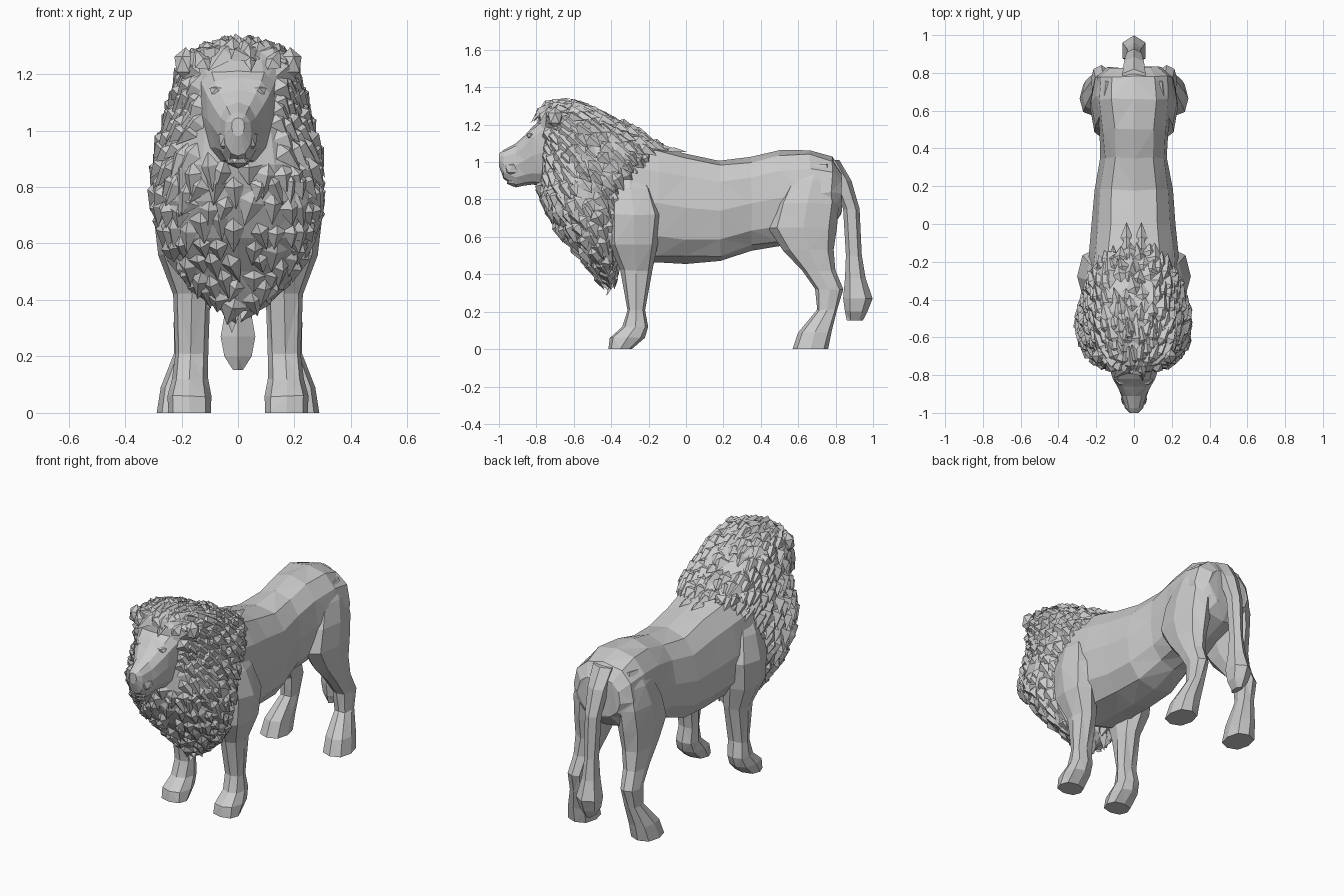
import bpy, bmesh, math, random
from mathutils import Vector

if "Cube" in bpy.data.objects:
    bpy.data.objects.remove(bpy.data.objects["Cube"])

random.seed(4)


def finish(name, bm, mirror=False):
    bmesh.ops.recalc_face_normals(bm, faces=bm.faces)
    mesh = bpy.data.meshes.new(name)
    bm.to_mesh(mesh)
    bm.free()
    ob = bpy.data.objects.new(name, mesh)
    bpy.context.collection.objects.link(ob)
    if mirror:
        ob.modifiers.new("mirror", 'MIRROR').use_mirror_merge = False
    return ob


def spow(v, e):
    return math.copysign(abs(v) ** (2 / e), v)


def ring_z(row, n=8, e=2.5):
    # horizontal slice: z, centre x, half width, front y, back y
    z, xc, hx, yf, yb = row
    return [Vector((xc + hx * spow(math.sin(a), e),
                    (yf + yb) / 2 - (yb - yf) / 2 * spow(math.cos(a), e), z))
            for a in (2 * math.pi * i / n for i in range(n))]


def ring_y(row, n=10, e=2.4, taper=0):
    # upright slice: y, bottom z, top z, half width; taper narrows the underside
    y, zb, zt, hw = row
    return [Vector((hw * spow(math.sin(a), e) * (1 - taper * (1 - math.cos(a)) / 2), y,
                    (zb + zt) / 2 + (zt - zb) / 2 * spow(math.cos(a), e)))
            for a in (2 * math.pi * i / n for i in range(n))]


def loft(name, rings, mirror=False, jitter=0):
    bm = bmesh.new()
    for p in (p for r in rings for p in r):
        if p.z > .02:
            p += Vector([random.uniform(-jitter, jitter) for _ in range(3)])
    vs = [[bm.verts.new(p) for p in r] for r in rings]
    n = len(vs[0])
    for a, b in zip(vs, vs[1:]):
        for i in range(n):
            j = (i + 1) % n
            bm.faces.new((a[i], a[j], b[j], b[i]))
    bm.faces.new(vs[0])
    bm.faces.new(vs[-1])
    bmesh.ops.triangulate(bm, faces=bm.faces)
    return finish(name, bm, mirror)


# torso
loft("torso", [ring_y(r, 12) for r in [
    (-.5, .52, 1.1, .2), (-.32, .46, 1.13, .25), (-.15, .465, 1.09, .237),
    (0, .46, 1.05, .22), (.18, .47, 1.01, .205), (.35, .53, 1.025, .175),
    (.5, .55, 1.06, .185), (.66, .6, 1.065, .205), (.78, .65, 1.025, .2),
    (.83, .72, .95, .14)]], jitter=.005)

# head with muzzle
loft("head", [ring_y(r[:4], 12, r[4], r[5]) for r in [
    (-1, .98, 1.045, .025, 2.3, .2), (-.975, .91, 1.065, .05, 2.3, .1),
    (-.91, .865, 1.1, .075, 2.3, .2), (-.86, .875, 1.145, .112, 2.5, .45),
    (-.82, .88, 1.19, .142, 2.8, .5), (-.76, .87, 1.24, .16, 3, .4),
    (-.6, .85, 1.26, .16, 3, .4)]])

# legs
loft("front_leg", [ring_z(r) for r in [
    (.97, .14, .06, -.38, -.25), (.86, .165, .095, -.41, -.18), (.72, .198, .1, -.42, -.13),
    (.56, .19, .095, -.41, -.15), (.42, .163, .067, -.35, -.18),
    (.21, .165, .057, -.31, -.22), (.12, .17, .062, -.34, -.2),
    (.06, .172, .075, -.41, -.22), (0, .172, .076, -.415, -.29)]], True, .003)
loft("hind_leg", [ring_z(r) for r in [
    (.99, .1, .06, .59, .77), (.9, .12, .08, .54, .81), (.78, .14, .088, .48, .82),
    (.65, .148, .085, .44, .81), (.53, .153, .072, .52, .79),
    (.42, .165, .056, .62, .8), (.32, .175, .05, .69, .84),
    (.21, .18, .045, .7, .81), (.09, .205, .07, .6, .78),
    (0, .21, .078, .57, .76)]], True, .003)

# tail with tuft
loft("tail", [ring_z(r, 6, 2.2) for r in [
    (1.01, 0, .07, .72, .82), (.9, 0, .06, .78, .885), (.75, 0, .045, .84, .928),
    (.5, 0, .037, .855, .94), (.38, 0, .048, .85, .96), (.27, 0, .07, .84, .998),
    (.2, 0, .055, .85, .97), (.152, 0, .02, .86, .945)]])

# mane core
MANE = [(.36, 0, .04, -.46, -.38), (.43, 0, .13, -.51, -.37), (.5, 0, .2, -.56, -.36),
        (.62, 0, .26, -.67, -.34), (.75, 0, .293, -.745, -.31), (.88, 0, .287, -.785, -.26),
        (1.0, 0, .26, -.785, -.16), (1.08, 0, .24, -.79, -.14), (1.17, 0, .213, -.8, -.28),
        (1.25, 0, .185, -.79, -.44), (1.295, 0, .115, -.76, -.55), (1.312, 0, .03, -.7, -.62)]
loft("mane_core", [ring_z(r, 16, 2.4) for r in MANE])


def mane_point(t, a):
    t = min(max(t, 0), len(MANE) - 1.001)
    i = int(t)
    z, _, hx, yf, yb = [p + (q - p) * (t - i) for p, q in zip(MANE[i], MANE[i + 1])]
    return Vector((hx * spow(math.sin(a), 2.4),
                   (yf + yb) / 2 - (yb - yf) / 2 * spow(math.cos(a), 2.4), z))


# mane tufts: broad overlapping pointed shards that follow the hair flow
bm = bmesh.new()


def tuft(p, nrm, flow, length, width, lift):
    side = nrm.cross(flow).normalized()
    pts = [p - flow * length * .5 - nrm * .008, p + side * width - nrm * .006,
           p + flow * length + nrm * lift * .5, p - side * width - nrm * .006,
           p + nrm * lift]
    v = [bm.verts.new(q) for q in pts]
    for i in range(4):
        bm.faces.new((v[i], v[(i + 1) % 4], v[4]))
    bm.faces.new((v[0], v[1], v[2]))
    bm.faces.new((v[0], v[2], v[3]))


STEPS = 21
for k in range(STEPS):
    t0 = (k + .4) * (len(MANE) - 1) / STEPS
    row = MANE[int(t0)]
    count = max(4, int(1.6 * math.pi * (row[2] + (row[4] - row[3]) / 2) / .078))
    for i in range(count):
        a = 2 * math.pi * (i + .5 * (k % 2) + random.uniform(-.25, .25)) / count
        t = t0 + random.uniform(-.2, .2)
        p = mane_point(t, a)
        da = mane_point(t, a + .05) - mane_point(t, a - .05)
        dt = mane_point(t + .1, a) - mane_point(t - .1, a)
        nrm = da.cross(dt)
        if nrm.length < 1e-9 or (abs(p.x) < .135 and .9 < p.z < 1.27 and p.y < -.7):
            continue
        nrm.normalize()
        if nrm.dot(p - Vector((0, -.5, .85))) < 0:
            nrm.negate()
        flow = Vector((p.x * .2 + random.uniform(-.3, .3),
                       .15 + max(0, p.z - .45) * .9, -.7))
        flow = (flow - nrm * flow.dot(nrm)).normalized()
        tuft(p, nrm, flow, random.uniform(.06, .1), random.uniform(.034, .052),
             random.uniform(.014, .032))
# tufts running down onto the spine
for y in (-.25, -.19, -.13, -.07):
    for x in (-.11, -.04, .04, .11):
        if abs(x) < .06 - y * .3:
            tuft(Vector((x, y, 1.052 - y * .25 - abs(x) * .2)), Vector((x, .2, 1)).normalized(),
                 Vector((0, 1, -.22)).normalized(), .08, .032, .018)
# fringe above the forehead
for x in (-.12, -.06, 0, .06, .12):
    tuft(Vector((x, -.77, 1.265 - abs(x) * .2)), Vector((x, -.7, .7)).normalized(),
         Vector((x * 3, .5, .5)).normalized(), .06, .038, .02)
finish("mane_tufts", bm)


# ears and facial features: faceted lumps
def lump(name, loc, size, mirror=True):
    b = bmesh.new()
    bmesh.ops.create_icosphere(b, subdivisions=1, radius=1)
    for v in b.verts:
        v.co = Vector([c + s * q for c, s, q in zip(loc, size, v.co)])
    finish(name, b, mirror)


lump("ear", (.185, -.7, 1.235), (.045, .045, .06))
lump("muzzle_cheek", (.035, -.925, .965), (.038, .05, .045))
lump("brow", (.065, -.825, 1.14), (.04, .03, .022))
lump("nose", (0, -.965, 1.025), (.034, .03, .024), False)
lump("chin", (0, -.92, .9), (.045, .045, .033), False)
